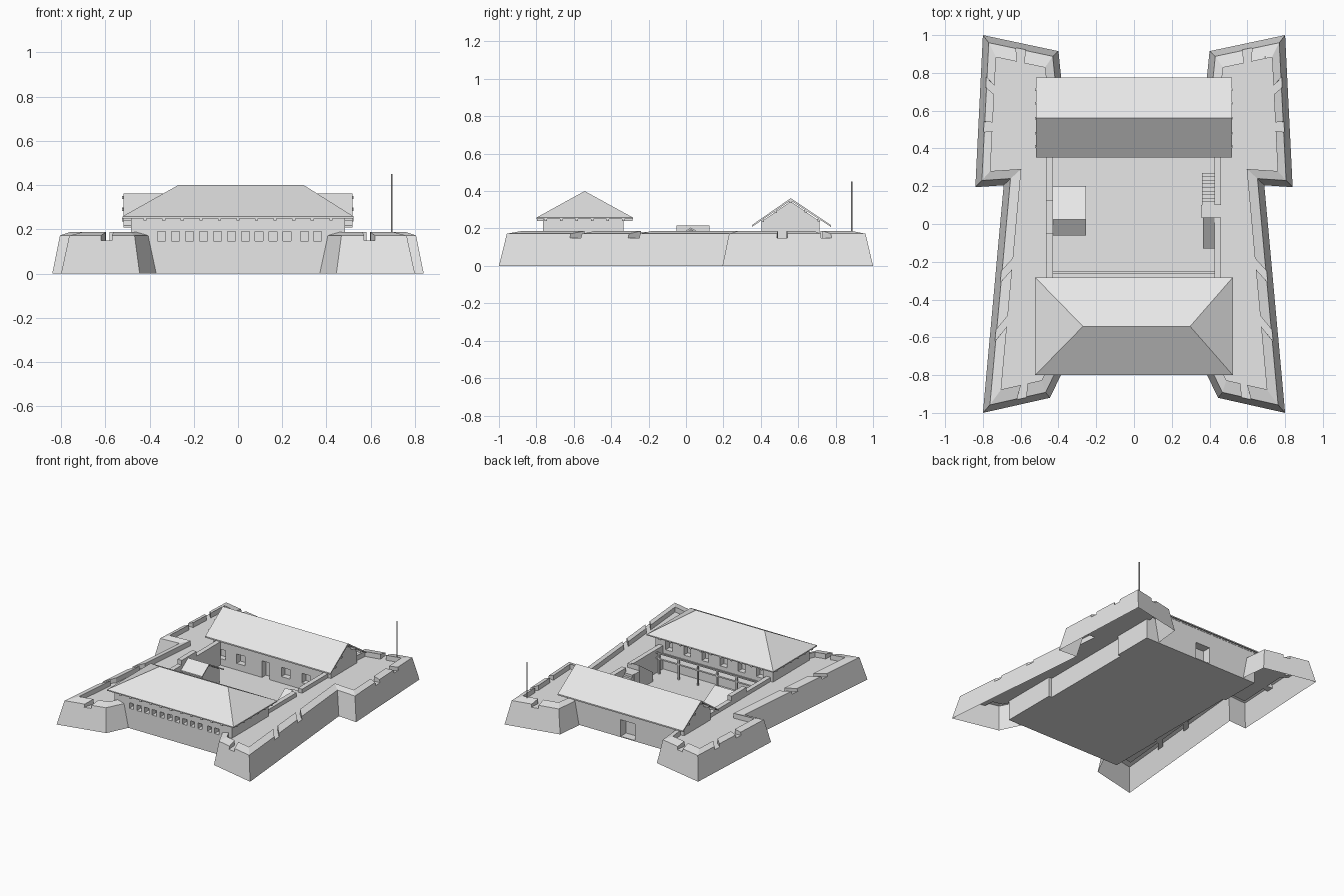
import bpy, bmesh
from mathutils import Vector

cube = bpy.data.objects.get("Cube")
if cube:
    bpy.data.objects.remove(cube)

stone = bpy.data.materials.new("pale_grey")
stone.use_nodes = True
GREY = (0.8, 0.8, 0.8, 1)
stone.diffuse_color = GREY
stone.node_tree.nodes["Principled BSDF"].inputs["Base Color"].default_value = GREY


def finish(name, bm):
    bmesh.ops.remove_doubles(bm, verts=bm.verts, dist=1e-5)
    bmesh.ops.recalc_face_normals(bm, faces=bm.faces)
    mesh = bpy.data.meshes.new(name)
    bm.to_mesh(mesh)
    bm.free()
    mesh.materials.append(stone)
    ob = bpy.data.objects.new(name, mesh)
    bpy.context.collection.objects.link(ob)
    return ob


def add_face(bm, pts):
    bm.faces.new([bm.verts.new(p) for p in pts])


def add_box(bm, x, y, z):
    corners = bmesh.ops.create_cube(bm, size=1)["verts"]
    for v in corners:
        v.co = [a[0] if c < 0 else a[1] for a, c in zip((x, y, z), v.co)]


def boxes(name, specs):
    bm = bmesh.new()
    for s in specs:
        add_box(bm, *s)
    return finish(name, bm)


def prism(name, profile, x):
    """Extrude a (y, z) profile along x."""
    bm = bmesh.new()
    face = bm.faces.new([bm.verts.new((x[0], y, z)) for y, z in profile])
    ext = bmesh.ops.extrude_face_region(bm, geom=[face])["geom"]
    moved = [g for g in ext if isinstance(g, bmesh.types.BMVert)]
    bmesh.ops.translate(bm, verts=moved, vec=(x[1] - x[0], 0, 0))
    return finish(name, bm)


def cut(ob, specs):
    cutter = boxes("opening_cutter", specs)
    cutter.hide_render = True
    mod = ob.modifiers.new("openings", "BOOLEAN")
    mod.object, mod.solver = cutter, "EXACT"
    deps = bpy.context.evaluated_depsgraph_get()
    mesh = bpy.data.meshes.new_from_object(ob.evaluated_get(deps))
    ob.modifiers.clear()
    ob.data = mesh
    bpy.data.objects.remove(cutter)


# Ramparts: one side's battered wall, notched parapet and walkway, mirrored
PATH = [Vector(p) for p in ((0, .72), (.38, .72), (.40, .915), (.80, 1), (.84, .195),
                            (.69, .205), (.80, -1), (.445, -.92), (.37, -.765), (0, -.765))]
WIDTH = [0, .08, .1, .075, .08, .085, .1, .08, 0]
NOTCH = {2: [.5], 3: [.29, .61], 5: [.43, .69], 6: [.57]}
WALK, CREST, INNER = .15, .172, .187


def offset(widths):
    lines = []
    for a, b, w in zip(PATH, PATH[1:], widths):
        d = (b - a).normalized()
        n = Vector((d.y, -d.x))
        lines.append((n, n.dot(a) + w))
    pts = []
    for (n, c), (m, e) in zip(lines, lines[1:]):
        det = n.x * m.y - n.y * m.x
        pts.append(Vector(((c * m.y - e * n.y) / det, (n.x * e - m.x * c) / det)))
    return pts


base = PATH[1:-1]
crest = offset([.033 if w else 0 for w in WIDTH])
inner = offset(WIDTH)
bm = bmesh.new()
for i in range(len(base) - 1):
    length = (base[i + 1] - base[i]).length
    stops = [0]
    for t in NOTCH.get(i + 1, []):
        stops += [t - .03 / length, t + .03 / length]
    stops.append(1)
    rows = []
    for t in stops:
        b = base[i].lerp(base[i + 1], t).to_3d()
        c = crest[i].lerp(crest[i + 1], t).to_3d()
        n = inner[i].lerp(inner[i + 1], t).to_3d()
        c.z, n.z = CREST, WALK
        rows.append((b, b.lerp(c, WALK / CREST), c, Vector((n.x, n.y, INNER)), n))
    for k, (p, q) in enumerate(zip(rows, rows[1:])):
        strip = (0, 1, 4) if k % 2 else (0, 1, 2, 3, 4)
        for a, b in zip(strip, strip[1:]):
            add_face(bm, (p[a], p[b], q[b], q[a]))
    for p in rows[1:-1]:
        add_face(bm, p[1:])
add_face(bm, [(p.x, p.y, WALK) for p in inner])
ramparts = finish("ramparts", bm)
ramparts.modifiers.new("other_side", "MIRROR")

# Courtyard floor and its side walls
boxes("courtyard_floor", [((-.46, .46), (-.765, .715), (0, .006))])
boxes("courtyard_walls", [
    ((-.465, -.43), (-.335, .405), (0, .18)),
    ((-.465, -.43), (-.05, .125), (.17, .215)),
    ((.425, .46), (-.335, .035), (0, .18)),
    ((.425, .46), (.1, .405), (0, .18))])

# Front building with loopholes outside and windows on the courtyard
front = boxes("front_building", [((-.485, .485), (-.765, -.335), (0, .256))])
holes = [((x - .018, x + .018), (-.8, -.72), (.148, .19))
         for x in [-.345 + .063 * k for k in range(10)] + [.3, .36]]
holes += [((x - .028, x + .028), (-.38, -.3), (.155, .22))
          for x in [-.375 + .15 * k for k in range(6)]]
cut(front, holes)

# Hipped roof with a thin fascia and rafter tails
EX, Y0, Y1 = .523, -.80, -.283
bm = bmesh.new()
eaves = [(-EX, Y0), (EX, Y0), (EX, Y1), (-EX, Y1)]
low = [(x, y, .25) for x, y in eaves]
top = [(x, y, .258) for x, y in eaves]
left, right = (.297, -.542, .4), (-.27, -.542, .4)
add_face(bm, low)
for i in range(4):
    j = (i + 1) % 4
    add_face(bm, (low[i], low[j], top[j], top[i]))
for f in ((top[0], top[1], left, right), (top[1], top[2], left),
          (top[2], top[3], right, left), (top[3], top[0], right)):
    add_face(bm, f)
finish("front_roof", bm)
tails = [((x - .007, x + .007), (Y0 + .004, Y1 - .004), (.24, .252))
         for x in [-.42 + .084 * k for k in range(11)]]
tails += [((-EX + .004, EX - .004), (y - .007, y + .007), (.24, .252))
          for y in [-.75 + .083 * k for k in range(6)]]
boxes("front_rafters", tails)

# Gallery facing the courtyard
gallery = [((-.43, .425), (-.335, -.25), (.115, .125)),
           ((-.43, .425), (-.262, -.25), (.155, .163))]
gallery += [((x - .006, x + .006), (-.262, -.25), (0, .16))
            for x in [-.4 + .16 * k for k in range(6)]]
boxes("gallery", gallery)

# Back building with gable ends, gate, door and windows
back = prism("back_building", [(.405, 0), (.715, 0), (.715, .238), (.56, .345), (.405, .238)],
             (-.485, .485))
holes = [((x - .035, x + .035), (.37, .45), (.055, .125)) for x in (-.42, -.26, .11, .28)]
holes += [((-.085, -.025), (.37, .45), (-.01, .13)), ((-.08, .04), (.65, .75), (-.01, .13))]
cut(back, holes)
prism("back_roof", [(.352, .208), (.56, .35), (.775, .208), (.775, .218), (.56, .362), (.352, .218)],
      (-.518, .518))
boxes("back_purlins", [((-.525, .522), (y - .007, y + .007), (z - .014, z))
                       for y, z in ((.41, .249), (.48, .297), (.56, .35), (.64, .299), (.71, .252))])

# Small lean-to house on the courtyard's right side
prism("small_house", [(-.04, 0), (.17, 0), (.17, .11), (.025, .193), (-.04, .15)], (-.43, -.27))
prism("small_house_roof", [(-.06, .135), (.025, .195), (.2, .093), (.2, .103), (.025, .205), (-.06, .145)],
      (-.43, -.255))

# Stairs, landing and covered ramp on the courtyard's left side
STEPS = 9
rise, tread = WALK / STEPS, .17 / STEPS
boxes("stairs", [((.36, .425), (.1, .27 - tread * k), (rise * k, rise * (k + 1)))
                 for k in range(STEPS)])
boxes("stair_landing", [((.355, .46), (.035, .1), (0, WALK))])
prism("ramp_cover", [(-.13, 0), (.035, 0), (.035, .19), (-.13, .075)], (.365, .425))

# Flagpole
bm = bmesh.new()
bmesh.ops.create_cone(bm, cap_ends=True, segments=8, radius1=.004, radius2=.004, depth=.3)
bmesh.ops.translate(bm, verts=bm.verts, vec=(.695, .885, .3))
finish("flagpole", bm)
